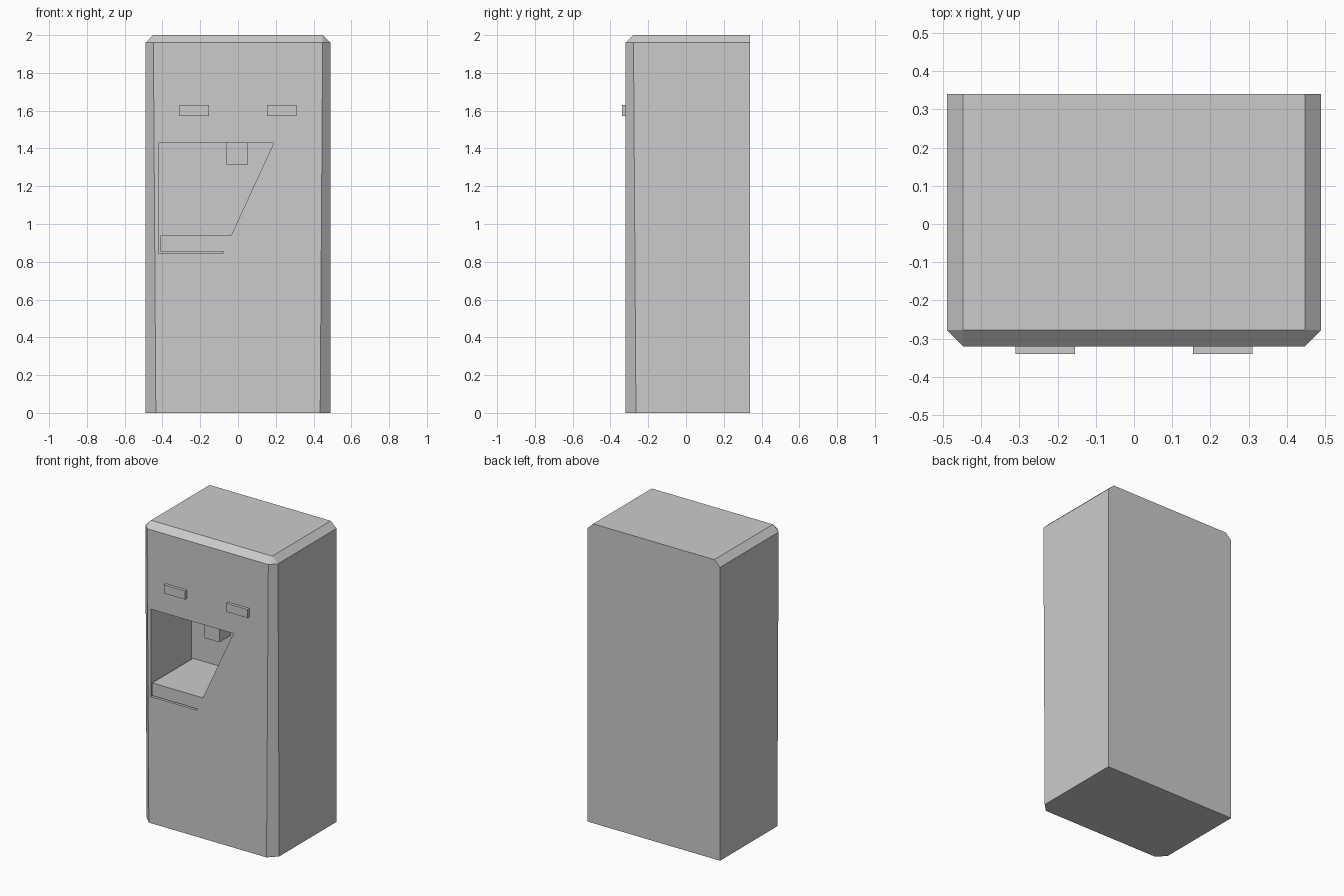
import bpy, bmesh

if "Cube" in bpy.data.objects:
    bpy.data.objects.remove(bpy.data.objects["Cube"])

FRONT, BACK, HALF_W = -0.32, 0.34, 0.49


def finish(name, bm):
    bmesh.ops.recalc_face_normals(bm, faces=bm.faces[:])
    mesh = bpy.data.meshes.new(name)
    bm.to_mesh(mesh)
    bm.free()
    obj = bpy.data.objects.new(name, mesh)
    bpy.context.collection.objects.link(obj)
    return obj


def loft(name, rings):
    bm = bmesh.new()
    loops = [[bm.verts.new(p) for p in ring] for ring in rings]
    for a, b in zip(loops, loops[1:]):
        for i in range(len(a)):
            j = (i + 1) % len(a)
            bm.faces.new((a[i], a[j], b[j], b[i]))
    bm.faces.new(loops[0][::-1])
    bm.faces.new(loops[-1])
    bmesh.ops.remove_doubles(bm, verts=bm.verts[:], dist=1e-5)
    return finish(name, bm)


def prism(name, xz, y0, y1):
    return loft(name, [[(x, y, z) for x, z in xz] for y in (y0, y1)])


def box(name, x0, x1, y0, y1, z0, z1):
    return prism(name, [(x0, z0), (x1, z0), (x1, z1), (x0, z1)], y0, y1)


def outline(c, z):
    # cabinet plan with the two front corners cut off by c
    right = [(HALF_W - c, FRONT), (HALF_W, FRONT + c), (HALF_W, BACK)]
    return [(x, y, z) for x, y in right + [(-x, y) for x, y in right[::-1]]]


# Cabinet: chamfered front corners and top edges, square back
w, f = HALF_W - 0.042, FRONT + 0.042
top = [(w, f, 2), (w, f, 2), (w, BACK, 2), (-w, BACK, 2), (-w, f, 2), (-w, f, 2)]
cabinet = loft("cabinet", [outline(0.055, 0), outline(0.042, 1.96), top])

# Dispenser recess with a slanted right wall
recess = prism("recess_cutter",
               [(-0.42, 1.43), (0.19, 1.43), (-0.08, 0.845), (-0.42, 0.845)],
               FRONT - 0.1, 0.11)
recess.hide_render = True
recess.hide_viewport = True
cut = cabinet.modifiers.new("recess", 'BOOLEAN')
cut.operation = 'DIFFERENCE'
cut.solver = 'EXACT'
cut.object = recess

# Drip tray filling the bottom of the recess, leaving a thin slit
prism("drip_tray",
      [(-0.41, 0.94), (-0.036, 0.94), (-0.0754, 0.855), (-0.41, 0.855)],
      FRONT, 0.11)

# Spout hanging from the recess ceiling
box("spout", -0.06, 0.052, -0.27, -0.15, 1.315, 1.43)

# Push buttons
for side, x in (("left", -0.232), ("right", 0.232)):
    box(side + "_button", x - 0.078, x + 0.078, -0.34, -0.295, 1.573, 1.63)
